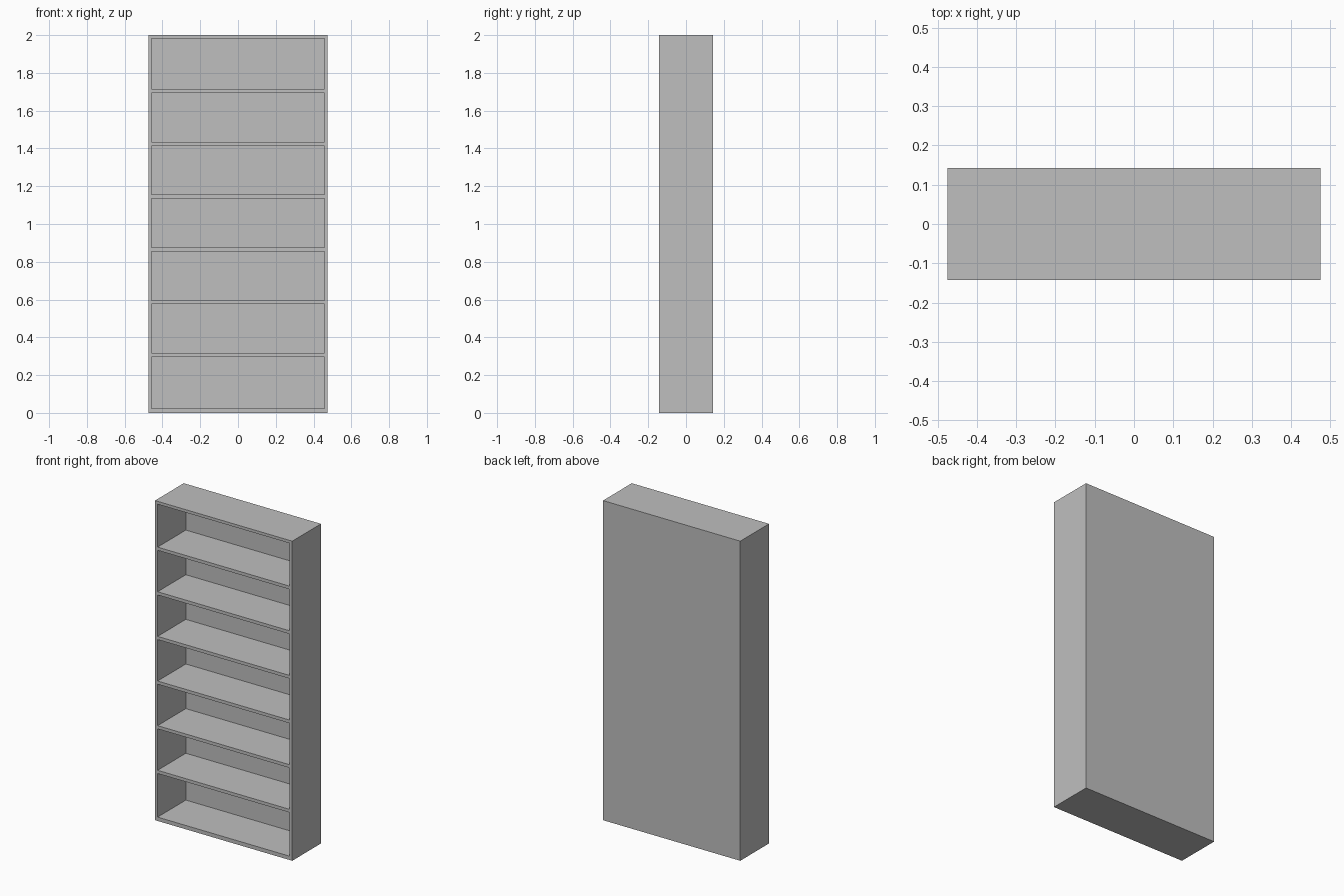
import bpy

if "Cube" in bpy.data.objects:
    bpy.data.objects.remove(bpy.data.objects["Cube"], do_unlink=True)

WIDTH, DEPTH, HEIGHT = 0.95, 0.284, 2.0
BOARD = 0.018          # side and top boards
BASE = 0.024           # bottom board
SHELF = 0.02
BACK = 0.005           # thin back panel
SHELVES = 6
FIRST_SHELF, PITCH = 0.307, 0.2793


def material(name, rgb):
    mat = bpy.data.materials.new(name)
    mat.use_nodes = True
    colour = (*rgb, 1)
    mat.diffuse_color = colour
    mat.node_tree.nodes["Principled BSDF"].inputs["Base Color"].default_value = colour
    return mat


def box(name, low, high):
    """Box spanning two opposite corners, with unscaled geometry."""
    bpy.ops.mesh.primitive_cube_add(size=1)
    obj = bpy.context.object
    obj.name = obj.data.name = name
    for v in obj.data.vertices:
        v.co = [l + (h - l) * (c + 0.5) for l, h, c in zip(low, high, v.co)]
    return obj


# Solid carcass
bookcase = box("bookcase", (-WIDTH / 2, -DEPTH / 2, 0), (WIDTH / 2, DEPTH / 2, HEIGHT))

# Open compartments between the shelves
shelves = [FIRST_SHELF + PITCH * i for i in range(SHELVES)]
floors = [BASE] + [z + SHELF / 2 for z in shelves]
ceilings = [z - SHELF / 2 for z in shelves] + [HEIGHT - BOARD]
inner = WIDTH / 2 - BOARD
cutters = []
for low, high in zip(floors, ceilings):
    cutter = box("compartment_cutter", (-inner, -DEPTH, low), (inner, DEPTH / 2 - BACK, high))
    cutter.hide_render = True
    cutters.append(cutter)

# Carve each compartment, then drop the cutters
bpy.context.view_layer.objects.active = bookcase
for cutter in cutters:
    cut = bookcase.modifiers.new("compartment", 'BOOLEAN')
    cut.operation = 'DIFFERENCE'
    cut.solver = 'EXACT'
    cut.object = cutter
    bpy.ops.object.modifier_apply(modifier=cut.name)
    bpy.data.objects.remove(cutter, do_unlink=True)

bookcase.data.materials.clear()
bookcase.data.materials.append(material("plain grey", (0.52, 0.52, 0.52)))
